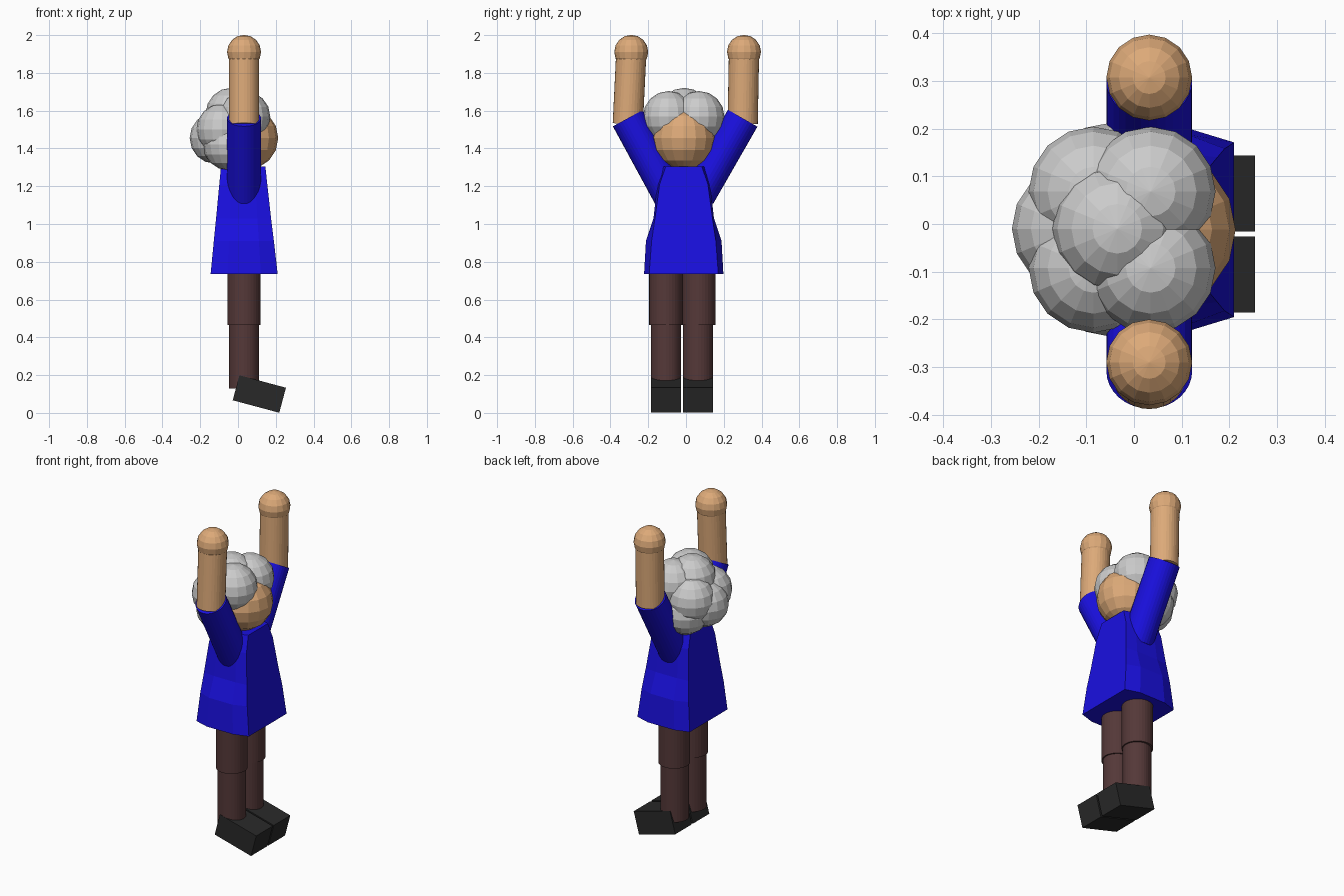
import bpy, bmesh
from math import radians
from mathutils import Vector

if "Cube" in bpy.data.objects:
    bpy.data.objects.remove(bpy.data.objects["Cube"])


def material(name, rgb):
    m = bpy.data.materials.new(name)
    m.diffuse_color = (*rgb, 1)
    m.use_nodes = True
    m.node_tree.nodes["Principled BSDF"].inputs["Base Color"].default_value = m.diffuse_color
    return m


BLUE = material("blue_cloth", (0.01, 0.005, 0.75))
SKIN = material("skin", (0.72, 0.40, 0.19))
BROWN = material("brown_cloth", (0.09, 0.04, 0.04))
DARK = material("dark_leather", (0.022, 0.022, 0.022))
CX, CY = 0.032, -0.012


def finish(name, mat=None):
    ob = bpy.context.object
    ob.name = name
    if mat:
        ob.data.materials.append(mat)
    return ob


def rod(name, a, b, r, mat):
    a, b = Vector(a), Vector(b)
    d = b - a
    bpy.ops.mesh.primitive_cylinder_add(vertices=32, radius=r, depth=d.length,
                                        location=(a + b) / 2,
                                        rotation=d.to_track_quat('Z', 'Y').to_euler())
    return finish(name, mat)


def ball(name, c, r, mat=None):
    bpy.ops.mesh.primitive_uv_sphere_add(segments=16, ring_count=8, radius=r, location=c)
    return finish(name, mat)


# Flared coat: stacked eight-sided sections (z, back x, front x, front half width, side half width)
sections = [(0.735, -0.145, 0.21, 0.183, 0.210),
            (0.91, -0.128, 0.19, 0.170, 0.200),
            (1.03, -0.116, 0.175, 0.152, 0.160),
            (1.21, -0.099, 0.155, 0.128, 0.140),
            (1.305, -0.09, 0.145, 0.095, 0.115)]
bm = bmesh.new()
rings = []
for z, xb, xf, yf, ys in sections:
    xm, h = (xb + xf) / 2, (xf - xb) * 0.25
    outline = [(xf, -yf), (xf, yf), (xm + h, ys), (xm - h, ys),
               (xb, yf), (xb, -yf), (xm - h, -ys), (xm + h, -ys)]
    rings.append([bm.verts.new((x, y + CY, z)) for x, y in outline])
for lo, hi in zip(rings, rings[1:]):
    for i in range(8):
        j = (i + 1) % 8
        bm.faces.new((lo[i], lo[j], hi[j], hi[i]))
bm.faces.new(rings[0][::-1])
bm.faces.new(rings[-1])
mesh = bpy.data.meshes.new("coat")
bm.to_mesh(mesh)
bm.free()
mesh.materials.append(BLUE)
bpy.context.collection.objects.link(bpy.data.objects.new("coat", mesh))

# Legs and tilted shoes
for side, yu, yl in (("right", -0.107, -0.106), ("left", 0.068, 0.064)):
    rod(side + "_thigh", (CX, yu, 0.465), (CX, yu, 0.80), 0.088, BROWN)
    rod(side + "_shin", (CX, yl, 0.13), (CX, yl, 0.50), 0.08, BROWN)
    bpy.ops.mesh.primitive_cube_add(size=1, location=(0.113, yl, 0.1),
                                    rotation=(0, radians(15), 0))
    shoe = finish(side + "_shoe", DARK)
    shoe.scale = (0.255, 0.16, 0.137)

# Raised arms: shoulder, elbow, wrist
for side, s, e, w in (("right", -0.086, -0.308, -0.29), ("left", 0.066, 0.30, 0.307)):
    rod(side + "_sleeve", (CX, s, 1.152), (CX, e, 1.56), 0.09, BLUE)
    rod(side + "_forearm", (CX, e, 1.53), (CX, w, 1.90), 0.08, SKIN)
    ball(side + "_hand", (CX, w, 1.911), 0.09, SKIN)

# Head
ball("head", (0.045, CY, 1.455), 0.168, SKIN)

# Curly hair made of overlapping balls
curls = [(-0.035, -0.01, 1.585), (-0.12, -0.01, 1.455)]
for s in (-1, 1):
    curls += [(0.035, CY + 0.08 * s, 1.568),
              (-0.085, CY + 0.08 * s, 1.50),
              (-0.05, CY + 0.088 * s, 1.42)]
for i, c in enumerate(curls):
    ball(f"hair_curl_{i + 1}", c, 0.136)
